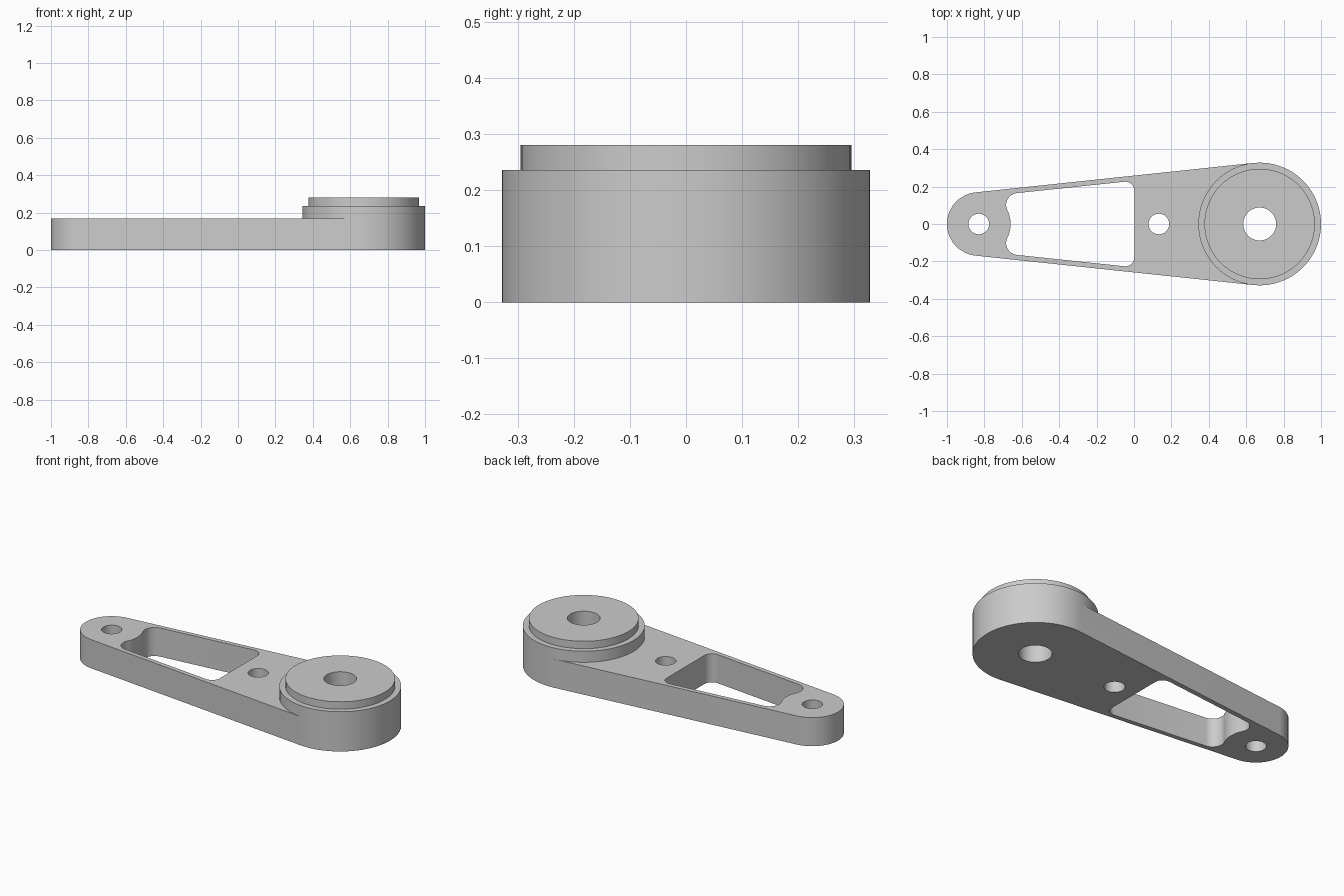
import bpy, bmesh, math

cube = bpy.data.objects.get("Cube")
if cube:
    bpy.data.objects.remove(cube)

# Main dimensions
SMALL_X, SMALL_R = -0.83, 0.17       # narrow end
BOSS_X, BOSS_R = 0.672, 0.328        # wide end
CAP_R, BORE_R, HOLE_R = 0.295, 0.088, 0.055
ARM_Z, BOSS_Z, CAP_Z = 0.17, 0.236, 0.28
TILT = math.asin((BOSS_R - SMALL_R) / (BOSS_X - SMALL_X))   # slope of the sides
SIDE = math.pi / 2 + TILT            # direction of the side normal


def arc(cx, cy, r, a0, a1, n):
    return [(cx + r * math.cos(a0 + (a1 - a0) * i / n),
             cy + r * math.sin(a0 + (a1 - a0) * i / n)) for i in range(n + 1)]


def circle(cx, r, n=48):
    return arc(cx, 0, r, 0, 2 * math.pi, n)[:-1]


def pocket_outline():
    # Upper half, then mirrored: bulge round the small hole, fillet, wall, corner
    fx, fy = -0.62, 0.102
    fr = math.hypot(fx - SMALL_X, fy) - SMALL_R
    tang = math.atan2(fy, fx - SMALL_X)
    half = arc(SMALL_X, 0, SMALL_R, 0, tang, 6)
    half += arc(fx, fy, fr, math.pi + tang, SIDE, 10)[1:]
    cr = 0.05
    cx = 0.003 - cr
    # Corner centre that keeps the corner tangent to the sloping wall
    cy = fy + ((fr - cr) + (cx - fx) * math.sin(TILT)) / math.cos(TILT)
    half += arc(cx, cy, cr, SIDE, 0, 10)
    return half + [(x, -y) for x, y in reversed(half[1:])]


# Plan outlines
small_end = arc(SMALL_X, 0, SMALL_R, SIDE, 2 * math.pi - SIDE, 40)
boss_back = arc(BOSS_X, 0, BOSS_R, -SIDE, SIDE, 40)
boss_front = arc(BOSS_X, 0, BOSS_R, SIDE, 2 * math.pi - SIDE, 34)
boss = boss_back + boss_front[1:-1]
outer = small_end + boss_back
arm_top = small_end + boss_front[::-1]
cap = [(BOSS_X + (x - BOSS_X) * CAP_R / BOSS_R, y * CAP_R / BOSS_R) for x, y in boss]
bore = circle(BOSS_X, BORE_R)
openings = [pocket_outline(), circle(SMALL_X, HOLE_R), circle(0.133, HOLE_R)]

bm = bmesh.new()


def flat(loops, z):
    # Flat face bounded by an outer loop and any inner loops
    edges = []
    for loop in loops:
        vs = [bm.verts.new((x, y, z)) for x, y in loop]
        edges += [bm.edges.new((vs[i - 1], vs[i])) for i in range(len(vs))]
    bmesh.ops.triangle_fill(bm, use_beauty=True, edges=edges, normal=(0, 0, 1))


def wall(loop, z0, z1):
    # Upright wall along a closed loop
    lo = [bm.verts.new((x, y, z0)) for x, y in loop]
    hi = [bm.verts.new((x, y, z1)) for x, y in loop]
    for i in range(len(loop)):
        bm.faces.new((lo[i - 1], lo[i], hi[i], hi[i - 1]))


# Arm with its pocket and holes
flat([outer, bore] + openings, 0)
flat([arm_top] + openings, ARM_Z)
wall(outer, 0, ARM_Z)
for loop in openings:
    wall(loop, 0, ARM_Z)

# Boss, raised cap and bore
wall(boss, ARM_Z, BOSS_Z)
flat([boss, cap], BOSS_Z)
wall(cap, BOSS_Z, CAP_Z)
flat([cap, bore], CAP_Z)
wall(bore, 0, CAP_Z)

bmesh.ops.remove_doubles(bm, verts=bm.verts, dist=1e-5)
bmesh.ops.recalc_face_normals(bm, faces=bm.faces)
mesh = bpy.data.meshes.new("lever_arm")
bm.to_mesh(mesh)
bm.free()

# Single grey material
grey = bpy.data.materials.new("plain grey")
grey.use_nodes = True
colour = (0.6, 0.6, 0.6, 1)
grey.diffuse_color = colour
grey.node_tree.nodes["Principled BSDF"].inputs["Base Color"].default_value = colour
mesh.materials.append(grey)

lever = bpy.data.objects.new("lever_arm", mesh)
bpy.context.collection.objects.link(lever)
bpy.ops.object.select_all(action='DESELECT')
lever.select_set(True)
bpy.context.view_layer.objects.active = lever
bpy.ops.object.shade_smooth_by_angle(angle=math.radians(30))
